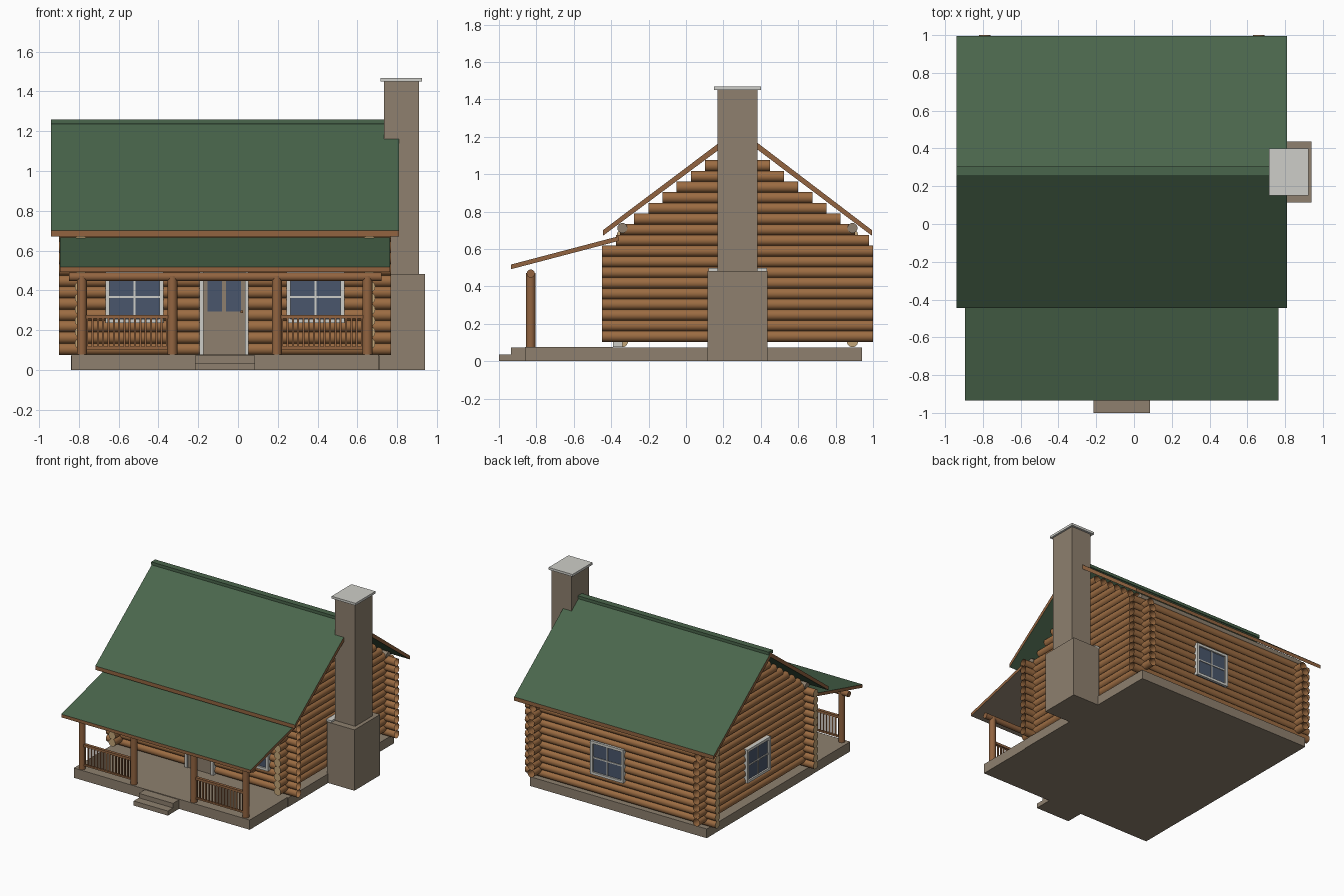
import bpy, bmesh
from math import radians
from mathutils import Matrix, Vector

if "Cube" in bpy.data.objects:
    bpy.data.objects.remove(bpy.data.objects["Cube"], do_unlink=True)


def material(name, r, g, b):
    lin = [((c / 255 + 0.055) / 1.055) ** 2.4 for c in (r, g, b)] + [1]
    m = bpy.data.materials.new(name)
    m.use_nodes = True
    m.diffuse_color = lin
    m.node_tree.nodes["Principled BSDF"].inputs["Base Color"].default_value = lin
    return m


GREEN = material("roof green", 74, 102, 76)
LOG = material("log brown", 156, 108, 66)
END = material("cut log tan", 196, 166, 120)
WOOD = material("trim wood", 146, 100, 64)
STONE = material("stone", 142, 128, 110)
LIGHT = material("pale trim", 206, 206, 200)
GLASS = material("window glass", 74, 86, 108)

CX, CY = -0.065, 0.28              # house centre
LEFT, RIGHT = -0.79, 0.66          # side wall lines
FRONT, BACK = -0.34, 0.89          # end wall lines
R, PITCH = 0.03, 0.057             # log radius and row spacing
TURN = {"x": Matrix.Rotation(radians(90), 4, "Y"),
        "y": Matrix.Rotation(radians(-90), 4, "X"),
        "z": Matrix.Identity(4)}


def finish(name, bm, *mats):
    me = bpy.data.meshes.new(name)
    bm.to_mesh(me)
    bm.free()
    for m in mats:
        me.materials.append(m)
    ob = bpy.data.objects.new(name, me)
    bpy.context.collection.objects.link(ob)
    return ob


def add_log(bm, axis, lo, hi, a, b, r=R, open_end=True):
    """Round log along an axis from lo to hi; a, b are the other coordinates."""
    mid = (lo + hi) / 2
    place = {"x": (mid, a, b), "y": (a, mid, b), "z": (a, b, mid)}[axis]
    verts = bmesh.ops.create_cone(bm, cap_ends=True, segments=16, radius1=r,
                                  radius2=r, depth=hi - lo)["verts"]
    drop = []
    for f in {f for v in verts for f in v.link_faces}:
        f.smooth = len(f.verts) == 4
        if not f.smooth:
            f.material_index = 1
            for e in f.edges:
                e.smooth = False
            if open_end and f.calc_center_median().z > 0:
                drop.append(f)
    bmesh.ops.transform(bm, matrix=Matrix.Translation(place) @ TURN[axis], verts=verts)
    bmesh.ops.delete(bm, geom=drop, context="FACES_ONLY")


def add_box(bm, x0, x1, y0, y1, z0, z1, mat=0):
    size = Vector((x1 - x0, y1 - y0, z1 - z0))
    centre = Vector((x0 + x1, y0 + y1, z0 + z1)) / 2
    m = Matrix.Translation(centre) @ Matrix.Diagonal((*size, 1))
    verts = bmesh.ops.create_cube(bm, size=1, matrix=m)["verts"]
    for f in {f for v in verts for f in v.link_faces}:
        f.material_index = mat


def box(name, mat, *dims):
    bm = bmesh.new()
    add_box(bm, *dims)
    return finish(name, bm, mat)


def roof(name, profile, x0, x1, under):
    """Extrude a y-z profile along x: green on top, wood on all thin edges."""
    bm = bmesh.new()
    face = bm.faces.new([bm.verts.new((x0, y, z)) for y, z in profile])
    new = bmesh.ops.extrude_face_region(bm, geom=[face])["geom"]
    bmesh.ops.translate(bm, vec=(x1 - x0, 0, 0),
                        verts=[v for v in new if isinstance(v, bmesh.types.BMVert)])
    bmesh.ops.recalc_face_normals(bm, faces=bm.faces)
    for f in bm.faces:
        f.material_index = 1 if abs(f.normal.z) < 0.3 else 0 if f.normal.z > 0 else 2
    finish(name, bm, GREEN, WOOD, under)


# Front and back log walls
for name, y in (("front_wall", FRONT), ("back_wall", BACK)):
    bm = bmesh.new()
    for k in range(11):
        add_log(bm, "x", CX - 0.835, CX + 0.835, y, 0.105 + PITCH * k)
    finish(name, bm, LOG, END)
    bm = bmesh.new()
    add_log(bm, "x", CX - 0.76, CX + 0.76, y, 0.712, 0.027, False)
    finish(name + "_plate", bm, STONE, STONE)

# Side log walls with stepped gables
for name, x in (("left_wall", RIGHT), ("right_wall", LEFT)):
    bm = bmesh.new()
    for k in range(18):
        z = 0.133 + PITCH * k
        half = min(0.725, (1.205 - z - R) / 0.752)
        start = max(CY - half, -0.37) if k == 9 else CY - half
        add_log(bm, "y", start - 0.005, CY + half - 0.005, x, z)
    finish(name, bm, LOG, END)

# Roofs
roof("main_roof", [(-0.445, 0.70), (CY, 1.245), (0.995, 0.70), (0.995, 0.67),
                   (CY, 1.208), (-0.445, 0.67)], CX - 0.875, CX + 0.875, GREEN)
roof("porch_roof", [(-0.935, 0.517), (-0.36, 0.668), (-0.36, 0.643), (-0.935, 0.492)],
     CX - 0.83, CX + 0.83, STONE)
box("ridge_cap", GREEN, CX - 0.875, CX + 0.875, CY - 0.025, CY + 0.025, 1.235, 1.258)

# Foundation, porch floor and steps
box("foundation", STONE, -0.84, 0.71, -0.39, 0.94, 0, 0.073)
box("porch_floor", STONE, -0.838, 0.705, -0.86, -0.39, 0, 0.077)
box("upper_step", STONE, -0.215, 0.085, -0.935, -0.86, 0, 0.072)
box("lower_step", STONE, -0.215, 0.085, -1.0, -0.93, 0, 0.036)

# Chimney
box("chimney_base", STONE, 0.70, 0.94, 0.115, 0.437, 0, 0.482)
box("chimney_stack", STONE, 0.735, 0.91, 0.168, 0.383, 0.4, 1.455)
box("chimney_cap", LIGHT, 0.715, 0.925, 0.15, 0.40, 1.45, 1.468)
box("chimney_shoulder", LIGHT, 0.69, 0.735, 0.12, 0.432, 0.48, 0.497)

# Porch posts and beam
POSTS = (-0.785, -0.33, 0.195, 0.65)
for i, x in enumerate(POSTS):
    bm = bmesh.new()
    add_log(bm, "z", 0.075, 0.472, x, -0.83, 0.025, False)
    finish(f"porch_post_{i + 1}", bm, WOOD, WOOD)
bm = bmesh.new()
add_log(bm, "x", CX - 0.785, CX + 0.785, -0.83, 0.468, 0.022, False)
finish("porch_beam", bm, WOOD, WOOD)

# Railings
for side, x0, x1 in (("right", *POSTS[:2]), ("left", *POSTS[2:])):
    bm = bmesh.new()
    add_box(bm, x0, x1, -0.842, -0.818, 0.258, 0.277)
    add_box(bm, x0, x1, -0.838, -0.822, 0.104, 0.117)
    count = 17
    for i in range(1, count):
        x = x0 + (x1 - x0) * i / count
        add_box(bm, x - 0.005, x + 0.005, -0.835, -0.825, 0.11, 0.265)
    finish(side + "_railing", bm, WOOD)


def window(name, x, y, angle):
    """Two-by-two window built facing -y, then turned and placed on a wall."""
    w, z0, z1, bar = 0.145, 0.235, 0.5, 0.02
    mid = (z0 + z1) / 2
    bm = bmesh.new()
    add_box(bm, -w + 0.01, w - 0.01, -0.035, 0.01, z0, z1, 1)
    for s in (-1, 1):
        add_box(bm, s * (w - bar / 2) - bar / 2, s * (w - bar / 2) + bar / 2,
                -0.048, 0, z0, z1)
    for z in (z0, z1 - bar):
        add_box(bm, -w, w, -0.048, 0, z, z + bar)
    add_box(bm, -0.005, 0.005, -0.041, 0, z0, z1)
    add_box(bm, -w, w, -0.041, 0, mid - 0.005, mid + 0.005)
    ob = finish(name, bm, LIGHT, GLASS)
    ob.location = (x, y, 0)
    ob.rotation_euler.z = radians(angle)


window("front_right_window", CX - 0.455, FRONT, 0)
window("front_left_window", CX + 0.455, FRONT, 0)
window("back_window", 0.04, BACK, 180)
window("right_side_window", LEFT, CY, -90)

# Door with pale frame, two panes and a handle
DX = -0.07
box("door", STONE, DX - 0.11, DX + 0.11, FRONT - 0.037, FRONT, 0.075, 0.51)
bm = bmesh.new()
for s in (-1, 1):
    add_box(bm, DX + s * 0.114 - 0.01, DX + s * 0.114 + 0.01,
            FRONT - 0.05, FRONT, 0.075, 0.53)
add_box(bm, DX - 0.124, DX + 0.124, FRONT - 0.05, FRONT, 0.51, 0.53)
finish("door_frame", bm, LIGHT)
for side, s in (("right", -1), ("left", 1)):
    box(side + "_door_pane", GLASS, DX + s * 0.047 - 0.037, DX + s * 0.047 + 0.037,
        FRONT - 0.042, FRONT - 0.036, 0.295, 0.47)
box("door_handle", WOOD, 0.012, 0.024, FRONT - 0.055, FRONT - 0.036, 0.285, 0.3)
